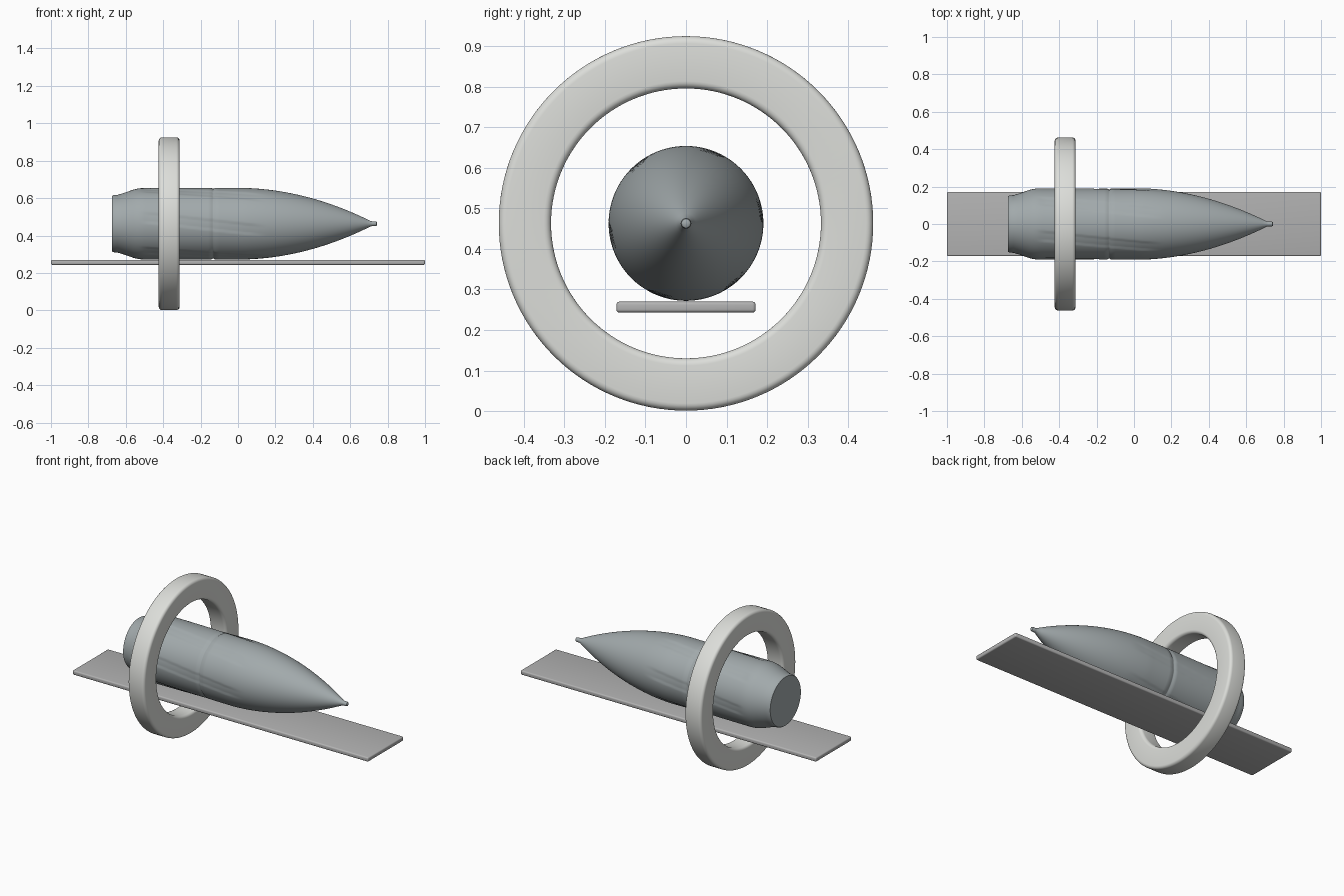
import bpy, bmesh, math

if "Cube" in bpy.data.objects:
    bpy.data.objects.remove(bpy.data.objects["Cube"])

AXIS_Z = 0.463


def revolve(name, profile, segs, color, closed=False, radius_fn=None):
    """Revolve (x, r) points around the horizontal axis along x."""
    bm = bmesh.new()
    rings = []
    for x, r in profile:
        ring = []
        for i in range(segs):
            t = 2 * math.pi * i / segs
            rr = radius_fn(x, t, r) if radius_fn else r
            ring.append(bm.verts.new((x, rr * math.cos(t), AXIS_Z + rr * math.sin(t))))
        rings.append(ring)
    pairs = list(zip(rings, rings[1:]))
    if closed:
        pairs.append((rings[-1], rings[0]))
    else:
        bm.faces.new(rings[0])
        bm.faces.new(rings[-1])
    for a, b in pairs:
        for i in range(segs):
            j = (i + 1) % segs
            bm.faces.new((a[i], a[j], b[j], b[i]))
    return finish(name, bm, color)


def finish(name, bm, color):
    bmesh.ops.recalc_face_normals(bm, faces=bm.faces)
    me = bpy.data.meshes.new(name)
    bm.to_mesh(me)
    bm.free()
    ob = bpy.data.objects.new(name, me)
    bpy.context.collection.objects.link(ob)
    mat = bpy.data.materials.new(name + "_mat")
    mat.diffuse_color = (*color, 1)
    mat.use_nodes = True
    mat.node_tree.nodes["Principled BSDF"].inputs["Base Color"].default_value = mat.diffuse_color
    me.materials.append(mat)
    bpy.ops.object.select_all(action='DESELECT')
    bpy.context.view_layer.objects.active = ob
    ob.select_set(True)
    bpy.ops.object.shade_smooth_by_angle(angle=math.radians(35))
    return ob


def rifling(x, t, r):
    """Six shallow slanted grooves that fade out at both ends of the body."""
    fade = max(0, min(1, (x + 0.52) / 0.04, (0.15 - x) / 0.08))
    phase = (t - math.pi - 0.6 * (x + 0.2) + math.pi / 6) % (math.pi / 3) - math.pi / 6
    edge = max(0, min(1, (0.15 - abs(phase)) / 0.03))
    return r - 0.003 * fade * edge


# Bullet: boat tail, grooved body with crimp line, curved nose and small tip
profile = [(-0.673, 0.148), (-0.668, 0.152), (-0.645, 0.154), (-0.62, 0.161),
           (-0.56, 0.182), (-0.54, 0.187), (-0.52, 0.19)]
profile += [(-0.5 + 0.02 * i, 0.191) for i in range(18)]
profile += [(-0.142, 0.191), (-0.136, 0.187), (-0.13, 0.187), (-0.124, 0.191)]
profile += [(-0.1 + 0.02 * i, 0.191) for i in range(8)]
for i in range(1, 31):
    u = i / 30
    profile.append((0.04 + 0.67 * u, 0.191 - 0.177 * (0.12 * u + 0.88 * u * u) ** 1.0))
profile += [(0.718, 0.013), (0.736, 0.013), (0.741, 0.011), (0.744, 0.006)]
revolve("bullet", profile, 144, (0.36, 0.40, 0.41), radius_fn=rifling)

# Ring: rounded rectangular section around the bullet
section = []
b = 0.018
for cx, cr, start in ((-0.312 - b, 0.462 - b, 0), (-0.424 + b, 0.462 - b, 90),
                      (-0.424 + b, 0.333 + b, 180), (-0.312 - b, 0.333 + b, 270)):
    for k in range(6):
        a = math.radians(start + 18 * k)
        section.append((cx + b * math.cos(a), cr + b * math.sin(a)))
revolve("ring", section, 128, (0.72, 0.73, 0.70), closed=True)

# Plank: thin board with softened edges passing through the ring
bm = bmesh.new()
bmesh.ops.create_cube(bm, size=1)
for v in bm.verts:
    v.co = (v.co.x * 2.0, v.co.y * 0.344, 0.2565 + v.co.z * 0.027)
bmesh.ops.bevel(bm, geom=bm.edges[:], offset=0.008, segments=4, profile=0.5, affect='EDGES')
finish("plank", bm, (0.45, 0.45, 0.45))
